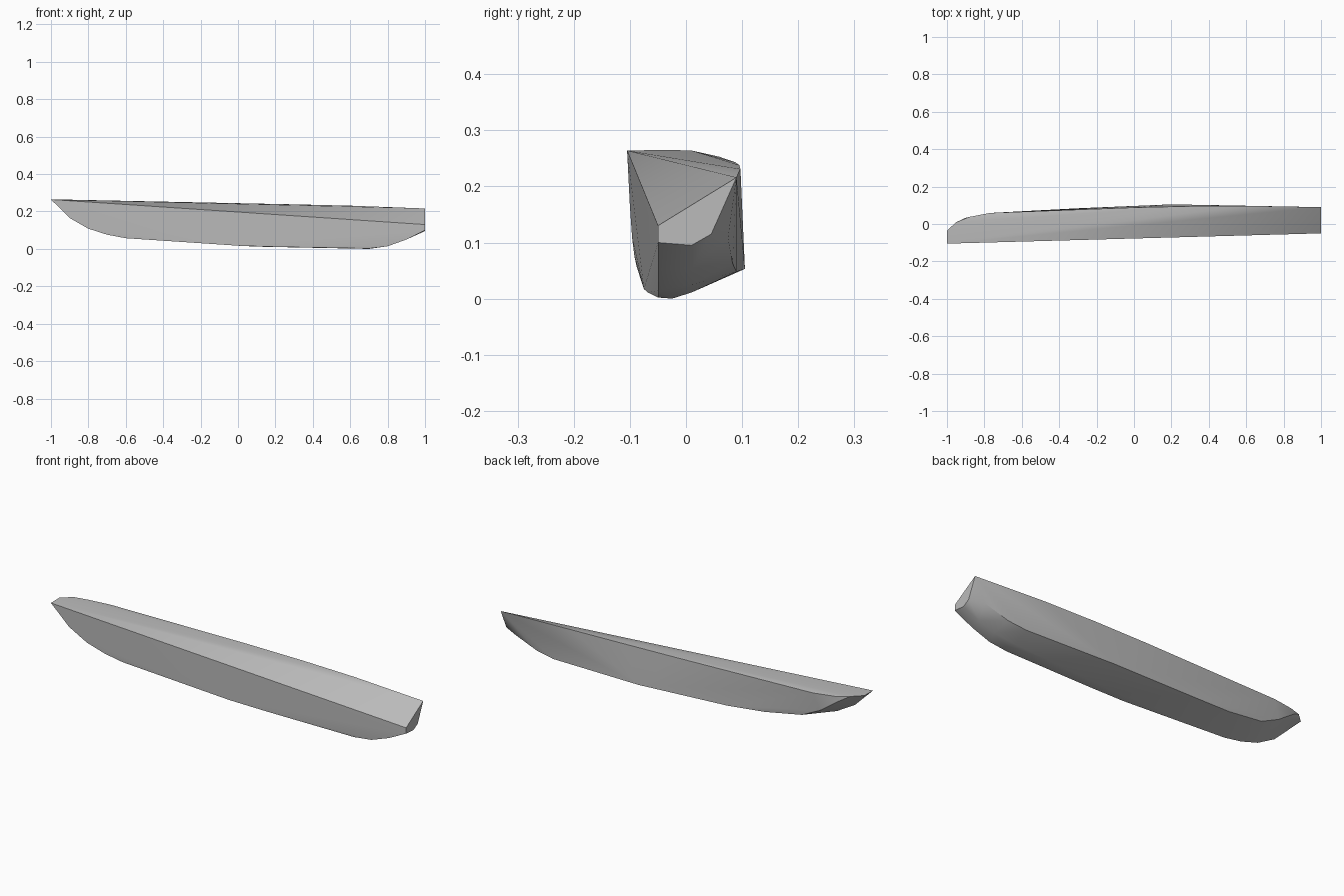
import bpy
import bmesh

# Remove only the default object
default_object = bpy.data.objects.get("Cube")
if default_object:
    bpy.data.objects.remove(default_object, do_unlink=True)


def make_material(name, colour):
    material = bpy.data.materials.new(name)
    material.use_nodes = True
    material.diffuse_color = colour
    shader = material.node_tree.nodes["Principled BSDF"]
    shader.inputs["Base Color"].default_value = colour
    return material


def convex_body(name, rails, material):
    """Stretch a closed convex skin over the lengthwise rails."""
    mesh = bpy.data.meshes.new(name)
    skin = bmesh.new()
    for rail in rails:
        for point in rail:
            skin.verts.new(point)
    result = bmesh.ops.convex_hull(skin, input=skin.verts[:])
    unused = set(result["geom_interior"]) | set(result["geom_unused"])
    loose = [item for item in unused if isinstance(item, bmesh.types.BMVert)]
    bmesh.ops.delete(skin, geom=loose, context="VERTS")
    bmesh.ops.recalc_face_normals(skin, faces=skin.faces[:])
    skin.to_mesh(mesh)
    skin.free()
    mesh.materials.append(material)
    body = bpy.data.objects.new(name, mesh)
    bpy.context.collection.objects.link(body)
    return body


# Straight front top edge, falling from the pointed end to the blunt end
front_top_rail = [(-1, -.105, .264), (1, -.05, .13)]

# Curved keel along the bottom of the front side
front_keel_rail = [
    (-.9, -.1, .165), (-.8, -.096, .108), (-.7, -.092, .076),
    (-.6, -.088, .057), (0, -.075, .017), (.2, -.068, .011),
    (.7, -.05, .002), (.8, -.05, .014), (.9, -.05, .05), (1, -.05, .1),
]

# Underside ridge between the keel and the back side
underside_rail = [
    (.1, -.03, .012), (.7, -.025, 0), (.7, .01, .011),
    (.82, .01, .025), (.91, .01, .055), (1, .01, .095),
]

# Lower edge of the back side
back_lower_rail = [
    (-.9, .033, .235), (-.8, .047, .165), (-.7, .05, .117),
    (-.5, .066, .085), (-.3, .084, .07), (.2, .105, .053),
    (.7, .09, .048), (.8, .083, .063), (.93, .075, .108), (1, .045, .115),
]

# Upper edge of the back side
back_top_rail = [
    (-1, -.035, .265), (-.95, .01, .264), (-.88, .038, .257),
    (-.77, .059, .253), (0, .088, .243), (.3, .095, .238),
    (.6, .097, .231), (1, .09, .216),
]

grey = make_material("plain grey", (.5, .5, .5, 1))
body = convex_body(
    "tapered_body",
    [front_top_rail, front_keel_rail, underside_rail,
     back_lower_rail, back_top_rail],
    grey,
)

# Soft curved sides with crisp long edges
bpy.ops.object.select_all(action="DESELECT")
body.select_set(True)
bpy.context.view_layer.objects.active = body
bpy.ops.object.shade_smooth_by_angle(angle=.52)
